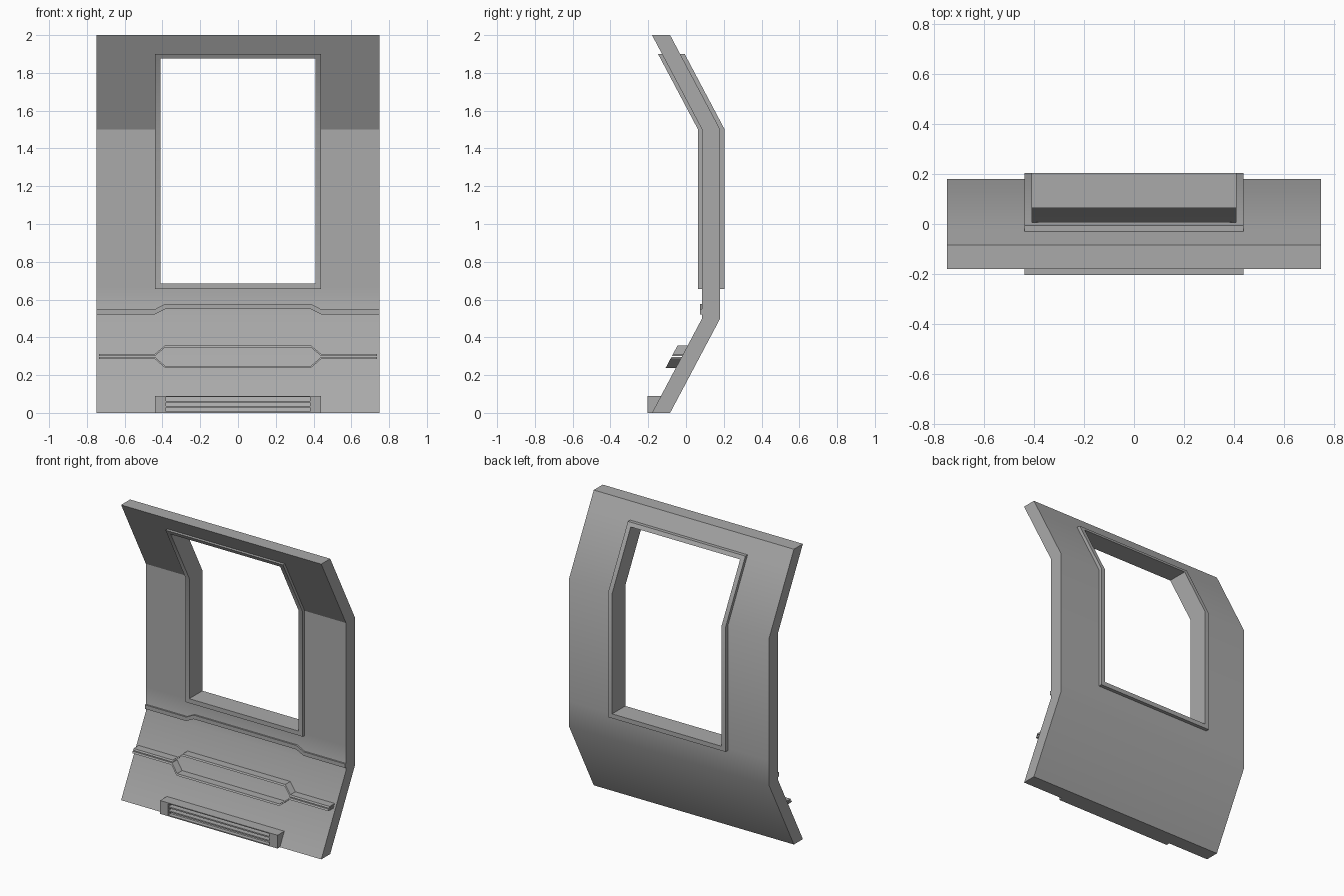
import bpy, bmesh, math

cube = bpy.data.objects.get("Cube")
if cube:
    bpy.data.objects.remove(cube, do_unlink=True)

# Single grey material
grey = bpy.data.materials.new("wall_grey")
grey.use_nodes = True
colour = (0.4, 0.4, 0.4, 1)
grey.diffuse_color = colour
grey.node_tree.nodes["Principled BSDF"].inputs["Base Color"].default_value = colour

SLOPE = 0.53


def wall(offset):
    """Depth of the bent wall front at a height, shifted by an offset."""
    def depth(z):
        bend = max(0.5 - z, z - 1.5, 0)
        return 0.085 - SLOPE * bend + offset
    return depth


def flat(y):
    return lambda z: y


def grid(xs, zs):
    return [[(x, z) for z in zs] for x in xs]


def plate(name, points, front, back, hole=None, sharp_front_z=None):
    """Solid from a grid of (x, z) points between two depth functions."""
    bm = bmesh.new()
    layers = [[[bm.verts.new((x, f(z), z)) for x, z in col] for col in points]
              for f in (front, back)]
    cells = {(i, j) for i in range(len(points) - 1)
             for j in range(len(points[0]) - 1)}
    if hole:
        cells -= hole
    f, b = layers
    for i, j in cells:
        ring = [(i, j), (i + 1, j), (i + 1, j + 1), (i, j + 1)]
        bm.faces.new([f[p][q] for p, q in ring])
        bm.faces.new([b[p][q] for p, q in reversed(ring)])
        # Close the rim wherever there is no neighbouring cell
        neighbours = [(i, j - 1), (i + 1, j), (i, j + 1), (i - 1, j)]
        for k, cell in enumerate(neighbours):
            if cell not in cells:
                (p, q), (r, s) = ring[k], ring[(k + 1) % 4]
                bm.faces.new((f[r][s], f[p][q], b[p][q], b[r][s]))
    loose = [v for v in bm.verts if not v.link_faces]
    bmesh.ops.delete(bm, geom=loose, context='VERTS')
    bmesh.ops.recalc_face_normals(bm, faces=bm.faces)
    for face in bm.faces:
        face.smooth = True
    for edge in bm.edges:
        edge.smooth = edge.calc_face_angle(math.pi) < math.radians(30)
        if sharp_front_z and all(abs(v.co.z - sharp_front_z) < 0.001 and
                                 abs(v.co.y - front(v.co.z)) < 0.001
                                 for v in edge.verts):
            edge.smooth = False
    mesh = bpy.data.meshes.new(name)
    bm.to_mesh(mesh)
    bm.free()
    mesh.materials.append(grey)
    obj = bpy.data.objects.new(name, mesh)
    bpy.context.collection.objects.link(obj)
    return obj


def stepped(end, z_end, z_mid, thick):
    """Grid for a strip that steps to another height across the middle."""
    half = [(end, z_end), (0.44, z_end), (0.385, z_mid)]
    path = [(-x, z) for x, z in half] + half[::-1]
    return [[(x, z), (x, z + thick)] for x, z in path]


# Bent wall panel with window opening
plate("wall_panel",
      grid((-0.75, -0.425, 0.425, 0.75), (0, 0.5, 0.67, 1.5, 1.89, 2)),
      wall(0), wall(0.096), hole={(1, 2), (1, 3)}, sharp_front_z=1.5)

# Window frame standing proud on both sides
plate("window_frame",
      grid((-0.44, -0.41, 0.41, 0.44), (0.655, 0.685, 1.5, 1.875, 1.9)),
      wall(-0.021), wall(0.12), hole={(1, 1), (1, 2)})

# Raised band under the window
plate("upper_trim", stepped(0.75, 0.522, 0.55, 0.027), flat(0.074), flat(0.09))

# Pair of thin ribs that part around a six-sided field
plate("upper_rib", stepped(0.735, 0.301, 0.347, 0.011), wall(-0.054), wall(0.005))
plate("lower_rib", stepped(0.735, 0.285, 0.237, 0.011), wall(-0.054), wall(0.005))

# Vent housing and slats at the foot
plate("vent_housing", grid((-0.44, -0.38, 0.38, 0.44), (0, 0.007, 0.084, 0.09)),
      flat(-0.205), wall(0.002), hole={(1, 1)})
for n, z in enumerate((0.028, 0.055)):
    plate(f"vent_slat_{n + 1}", grid((-0.38, 0.38), (z, z + 0.009)),
          flat(-0.203), wall(0.002))
